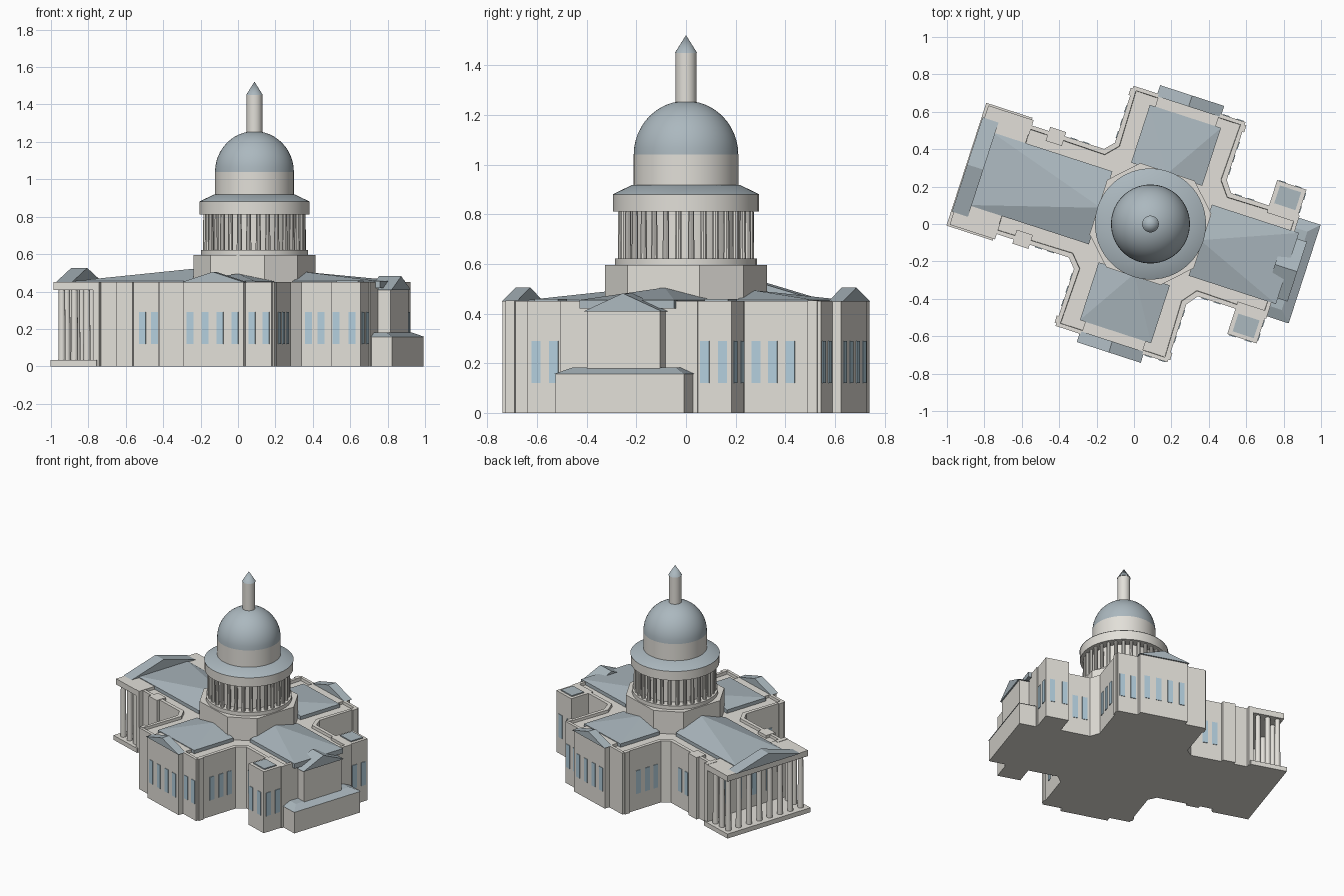
import bpy, bmesh, math
from mathutils import Matrix, Vector

if "Cube" in bpy.data.objects:
    bpy.data.objects.remove(bpy.data.objects["Cube"])

TURN = math.radians(-18)
CX, CY = 0.088, 0.0


def material(name, rgb):
    m = bpy.data.materials.new(name)
    m.diffuse_color = (*rgb, 1)
    m.use_nodes = True
    m.node_tree.nodes["Principled BSDF"].inputs["Base Color"].default_value = m.diffuse_color
    return m


STONE = material("stone", (0.76, 0.74, 0.69))
SLATE = material("slate", (0.41, 0.48, 0.52))
GLASS = material("glass", (0.45, 0.62, 0.72))


def finish(name, bm, mat, smooth=False):
    bmesh.ops.recalc_face_normals(bm, faces=bm.faces)
    me = bpy.data.meshes.new(name)
    bm.to_mesh(me)
    bm.free()
    me.materials.append(mat)
    ob = bpy.data.objects.new(name, me)
    bpy.context.collection.objects.link(ob)
    ob.location = (CX, CY, 0)
    ob.rotation_euler = (0, 0, TURN)
    if smooth:
        bpy.ops.object.select_all(action='DESELECT')
        ob.select_set(True)
        bpy.context.view_layer.objects.active = ob
        bpy.ops.object.shade_smooth_by_angle(angle=math.radians(35))
    return ob


def boxes(name, items, mat=STONE):
    """Each item is x0, x1, y0, y1, z0, z1 in the building's own axes."""
    bm = bmesh.new()
    for x0, x1, y0, y1, z0, z1 in items:
        m = Matrix.Translation(((x0+x1)/2, (y0+y1)/2, (z0+z1)/2)) @ \
            Matrix.Diagonal((x1-x0, y1-y0, z1-z0, 1))
        bmesh.ops.create_cube(bm, size=1, matrix=m)
    return finish(name, bm, mat)


def columns(name, spots, r, z0, z1, seg=12):
    bm = bmesh.new()
    for x, y in spots:
        bmesh.ops.create_cone(bm, cap_ends=True, segments=seg, radius1=r, radius2=r * .88,
                              depth=z1-z0, matrix=Matrix.Translation((x, y, (z0+z1)/2)))
    return finish(name, bm, STONE, True)


def hull(name, pts, mat=SLATE, quarter=0):
    """Convex solid round the points, turned by quarter turns about the dome axis."""
    bm = bmesh.new()
    rot = Matrix.Rotation(quarter * math.pi / 2, 3, 'Z')
    for p in pts:
        bm.verts.new(rot @ Vector(p))
    bmesh.ops.convex_hull(bm, input=bm.verts)
    bmesh.ops.dissolve_limit(bm, angle_limit=0.01, verts=bm.verts, edges=bm.edges)
    return finish(name, bm, mat)


def prism(name, outline, z0, z1, mat=STONE, rim=0):
    bm = bmesh.new()
    f = bm.faces.new([bm.verts.new((x, y, z0)) for x, y in outline])
    ext = bmesh.ops.extrude_face_region(bm, geom=[f])
    for v in (g for g in ext['geom'] if isinstance(g, bmesh.types.BMVert)):
        v.co.z = z1
    bmesh.ops.recalc_face_normals(bm, faces=bm.faces)
    if rim:
        top = [f for f in bm.faces if f.normal.z > .9]
        bmesh.ops.inset_region(bm, faces=top, thickness=rim)
        bmesh.ops.inset_region(bm, faces=top, thickness=.002, depth=-.02)
    return finish(name, bm, mat)


def lathe(name, profile, mat, seg=48):
    bm = bmesh.new()
    vs = [bm.verts.new((r, 0, z)) for r, z in profile]
    es = [bm.edges.new(p) for p in zip(vs, vs[1:])]
    bmesh.ops.spin(bm, geom=vs + es, axis=(0, 0, 1), cent=(0, 0, 0),
                   angle=math.tau, steps=seg)
    bmesh.ops.remove_doubles(bm, verts=bm.verts, dist=1e-4)
    return finish(name, bm, mat, True)


# Cross-shaped body with chamfered inner corners and a parapet rim
half = [(.745, .29), (.36, .29), (.315, .35), (.315, .675),
        (-.315, .675), (-.315, .355), (-.36, .305), (-.79, .305)]
prism("wings", half + [(x, -y) for x, y in reversed(half)], 0, .45, rim=.03)

# Wall projections, corner towers and gabled frontispieces
parts, towers = [], []
for s in (-1, 1):
    def my(a, b):
        return (min(a*s, b*s), max(a*s, b*s))
    parts += [(-.67, -.58, *my(.25, .328), 0, .452),
              (-.8, -.765, *my(.25, .335), 0, .452),
              (-.17, .17, *my(.6, .712), 0, .45)]
    for x in (-.31, .31):
        parts.append((x - .015, x + .015, *my(.62, .66), 0, .452))
    towers.append((.572, .737, *my(.25, .432), 0, .45))
    boxes("tower_roof", [(.595, .714, *my(.31, .41), .44, .458)], SLATE)
boxes("wall_projections", parts)
boxes("corner_towers", towers)

# Shallow roofs climbing towards the dome
for name, q, w, inner, outer, top in (("east_roof", 0, .2, .28, .77, .505),
                                      ("north_roof", 1, .2, .28, .605, .495),
                                      ("west_roof", 2, .205, .28, .96, .528),
                                      ("south_roof", 3, .2, .28, .605, .495)):
    base = [(x, y, z) for x in (inner, outer) for y in (-w, w) for z in (.42, .455)]
    hull(name, base + [(inner, 0, top)], quarter=q)


def gable(name, q, w, x0, x1, z0, z1):
    hull(name, [(x, y, z) for x in (x0, x1) for y, z in ((-w, z0), (w, z0), (0, z1))],
         quarter=q)


gable("north_pediment", 1, .18, .66, .722, .448, .505)
gable("south_pediment", 3, .18, .66, .722, .448, .505)
gable("west_pediment", 2, .265, .94, 1.03, .45, .526)

# East end: pedimented block and low annex with lean-to roof
boxes("east_block", [(.7, .815, -.155, .155, 0, .41)])
gable("east_pediment", 0, .168, .7, .825, .408, .482)
boxes("east_annex", [(.7, .862, -.272, .272, 0, .157)])
hull("annex_roof", [(x, y, .157) for x in (.7, .867) for y in (-.277, .277)] +
     [(x, y, .182) for x in (.7, .81) for y in (-.22, .22)])

# West portico: slab, columns, entablature
boxes("portico_slab", [(-1.035, -.775, -.345, .345, 0, .033)])
boxes("portico_entablature", [(-1.02, -.77, -.335, .335, .408, .45)])
spots = [(-.985, -.3 + i * .6 / 7) for i in range(8)]
spots += [(x, s * .3) for x in (-.915, -.845) for s in (-1, 1)]
columns("portico_columns", spots, .02, .033, .41)

# Windows
panes = []


def window(x, y, along_x, w=.038, t=.004):
    a, b = (w/2, t) if along_x else (t, w/2)
    panes.append((x-a, x+a, y-b, y+b, .12, .29))


for s in (-1, 1):
    for x in (-.13, -.046, .038, .122):
        window(x, .712*s, True)
    for x in (.206, .284):
        window(x, .675*s, True)
    for x in (-.53, -.462):
        window(x, .305*s, True)
    for x in (.4, .47):
        window(x, .29*s, True)
    for x in (.6, .69):
        window(x, .432*s, True)
    for y in (.32, .395):
        window(.737 if y < .3 else .7372, y*s, False)
    for y in (.4, .47, .545):
        window(.315, y*s, False)
        window(-.315, y*s, False)
    for y in (.06, .18):
        window(-.8 + .01, y*s, False)
boxes("windows", panes, GLASS)

# Octagonal base under the drum
a, b = .293, .153
prism("octagon_base", [(a, -b), (a, b), (b, a), (-b, a), (-a, b), (-a, -b), (-b, -a), (b, -a)],
      .3, .595)

# Drum, colonnade and dome
lathe("drum", [(0, .59), (.286, .59), (.286, .622), (.225, .622), (.225, .812),
               (.294, .812), (.294, .88), (0, .88)], STONE)
columns("drum_columns", [(.262 * math.cos(i * math.tau/32), .262 * math.sin(i * math.tau/32))
                         for i in range(32)], .014, .62, .814, 10)
lathe("drum_roof", [(0, .88), (.297, .88), (.218, .918), (0, .918)], SLATE)
lathe("dome_wall", [(.211, .9), (.211, 1.04)], STONE)
lathe("dome", [(.211 * math.cos(i * math.pi/24), 1.04 + .217 * math.sin(i * math.pi/24))
               for i in range(13)], SLATE)

# Lantern and its pointed cap
lathe("lantern", [(.042, 1.23), (.042, 1.45), (0, 1.45)], STONE, 24)
lathe("lantern_cap", [(0, 1.45), (.045, 1.45), (0, 1.522)], SLATE, 24)
